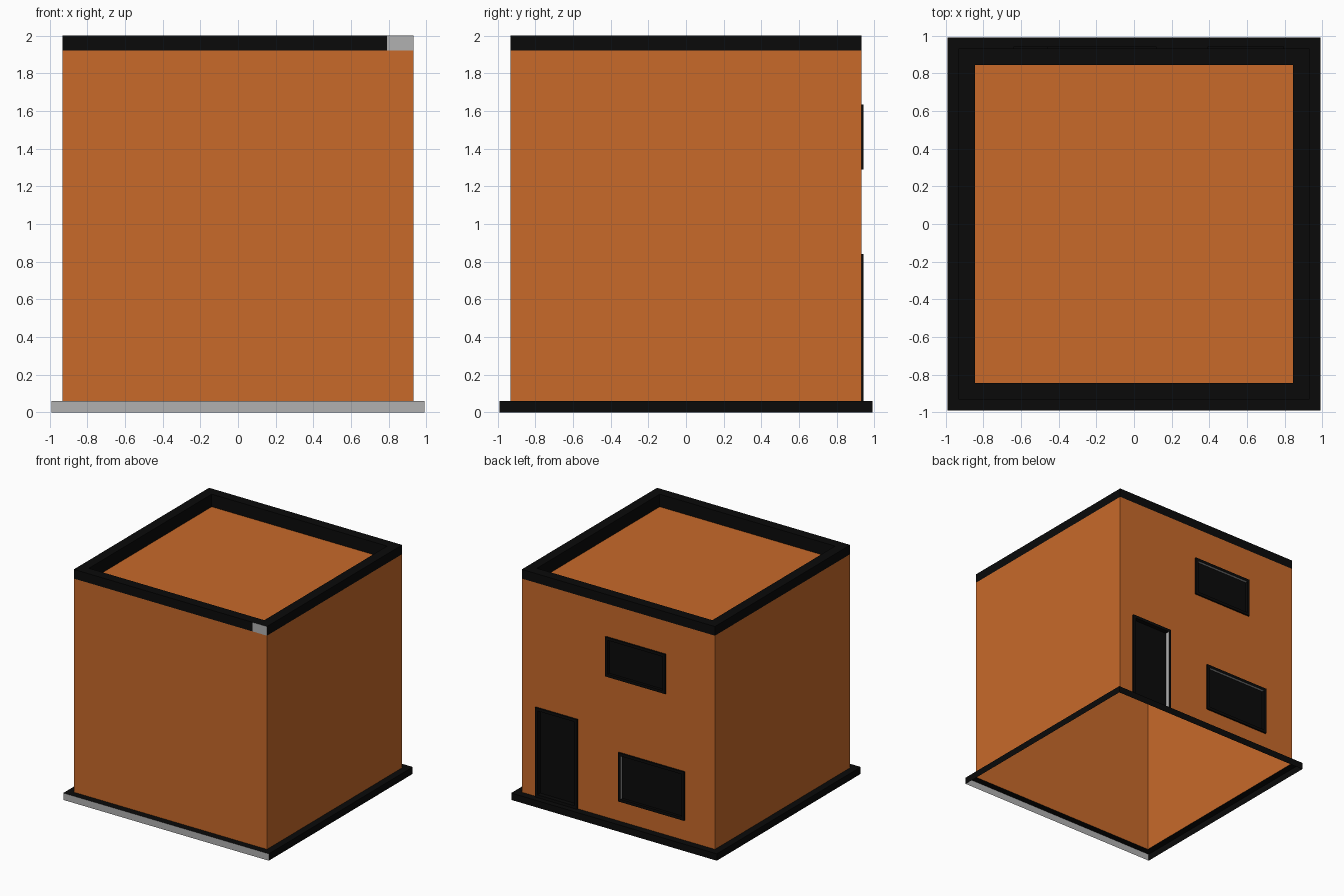
import bpy, bmesh

if "Cube" in bpy.data.objects:
    bpy.data.objects.remove(bpy.data.objects["Cube"])


def material(name, rgb):
    m = bpy.data.materials.new(name)
    m.diffuse_color = (*rgb, 1)
    m.use_nodes = True
    m.node_tree.nodes["Principled BSDF"].inputs["Base Color"].default_value = m.diffuse_color
    return m


MATS = [material("orange_wall", (0.58, 0.144, 0.023)),
        material("black_trim", (0.003, 0.003, 0.003)),
        material("grey_trim", (0.44, 0.44, 0.44))]
ORANGE, BLACK, GREY = 0, 1, 2
WALL, BASE_TOP, RIM_LOW, ROOF = 0.93, 0.06, 1.92, 1.89


def finish(name, bm, rule):
    """Turn the bmesh into an object, colouring each face by a rule."""
    bm.normal_update()
    for f in bm.faces:
        f.material_index = rule(f)
    me = bpy.data.meshes.new(name)
    bm.to_mesh(me)
    bm.free()
    for m in MATS:
        me.materials.append(m)
    ob = bpy.data.objects.new(name, me)
    bpy.context.collection.objects.link(ob)
    return ob


def quad(bm, *pts):
    return bm.faces.new([bm.verts.new(p) for p in pts])


def bands(bm, loops, sides=range(4)):
    """Join successive four-cornered loops with quads."""
    for a, b in zip(loops, loops[1:]):
        for k in sides:
            j = (k + 1) % 4
            quad(bm, a[k], a[j], b[j], b[k])


def square(h, z):
    return [(-h, -h, z), (h, -h, z), (h, h, z), (-h, h, z)]


def upright(x0, x1, z0, z1, inset, y):
    """Rectangle standing in the back wall."""
    x0, x1, z0, z1 = x0 + inset, x1 - inset, z0 + inset, z1 - inset
    return [(x1, y, z0), (x0, y, z0), (x0, y, z1), (x1, y, z1)]


# Openings: name, x range, z range, pane depth, reveal colour test
openings = [
    ("door", (0.39, 0.795, 0.06, 0.84), 0.905, lambda n: n.x > 0.9),
    ("lower_window", (-0.64, -0.005, 0.235, 0.66), 0.92, lambda n: n.x < -0.9 or n.z < -0.9),
    ("upper_window", (-0.46, 0.12, 1.29, 1.635), 0.92, lambda n: n.z < -0.9),
]
FRAME = 0.025

# Base ledge, open underneath, grey on the front edge
bm = bmesh.new()
bands(bm, [square(0.99, 0), square(0.99, BASE_TOP), square(WALL, BASE_TOP)])
finish("base_ledge", bm, lambda f: GREY if f.normal.y < -0.9 else BLACK)

# Three plain walls
bm = bmesh.new()
bands(bm, [square(WALL, BASE_TOP), square(WALL, RIM_LOW)], (0, 1, 3))
finish("plain_walls", bm, lambda f: ORANGE)

# Back wall as a grid with cells left out for the openings
holes = [(a + FRAME, b - FRAME, c + FRAME, d - FRAME) for _, (a, b, c, d), _, _ in openings]
xs = sorted({-WALL, WALL} | {v for h in holes for v in h[:2]})
zs = sorted({BASE_TOP, RIM_LOW} | {v for h in holes for v in h[2:]})
bm = bmesh.new()
for x0, x1 in zip(xs, xs[1:]):
    for z0, z1 in zip(zs, zs[1:]):
        cx, cz = (x0 + x1) / 2, (z0 + z1) / 2
        if not any(h[0] < cx < h[1] and h[2] < cz < h[3] for h in holes):
            quad(bm, *upright(x0, x1, z0, z1, 0, WALL))
bmesh.ops.remove_doubles(bm, verts=bm.verts, dist=0.0001)
finish("back_wall", bm, lambda f: ORANGE)

# Door and windows: raised frame, reveal and recessed pane
for name, box, depth, is_grey in openings:
    bm = bmesh.new()
    bands(bm, [upright(*box, 0, WALL), upright(*box, 0, 0.943),
               upright(*box, FRAME, 0.943), upright(*box, FRAME, depth)])
    quad(bm, *upright(*box, FRAME, depth))

    def rule(f):
        inner = all(box[0] + 0.01 < v.co.x < box[1] - 0.01 and
                    box[2] + 0.01 < v.co.z < box[3] - 0.01 for v in f.verts)
        return GREY if inner and is_grey(f.normal) else BLACK
    finish(name, bm, rule)

# Flat roof sunk behind the parapet
bm = bmesh.new()
quad(bm, *square(WALL, ROOF))
finish("roof", bm, lambda f: ORANGE)

# Parapet rim, with a grey end section on the front
bm = bmesh.new()
bands(bm, [square(WALL, RIM_LOW), square(WALL, 2), square(0.845, 2), square(0.845, ROOF)])
bm.normal_update()
front = [f for f in bm.faces if f.normal.y < -0.9 and f.calc_center_median().y < 0]
geom = front + [e for f in front for e in f.edges] + [v for f in front for v in f.verts]
bmesh.ops.bisect_plane(bm, geom=geom, plane_co=(0.79, 0, 0), plane_no=(1, 0, 0))
finish("parapet_rim", bm, lambda f: GREY if f.normal.y < -0.9
       and f.calc_center_median().x > 0.79 and f.calc_center_median().y < 0 else BLACK)
